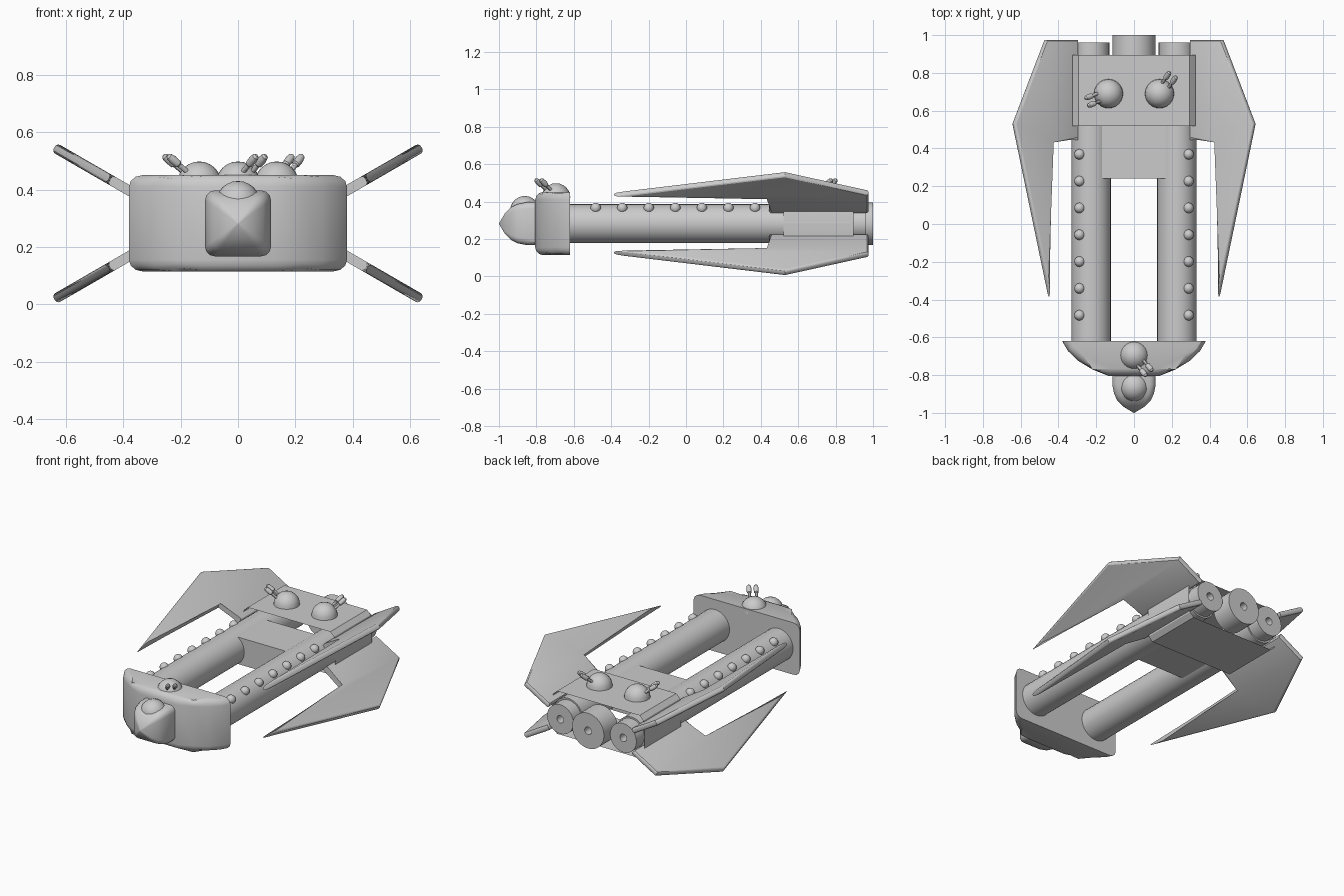
import bpy, bmesh
from math import pi, sin, cos, tan, radians
from mathutils import Matrix, Vector

if "Cube" in bpy.data.objects:
    bpy.data.objects.remove(bpy.data.objects["Cube"])

CZ = 0.282  # height of the ship's horizontal mid-plane


def finish(name, bm, normals=True, angle=30):
    if normals:
        bmesh.ops.recalc_face_normals(bm, faces=bm.faces[:])
    me = bpy.data.meshes.new(name)
    bm.to_mesh(me)
    bm.free()
    me.shade_smooth()
    me.set_sharp_from_angle(angle=radians(angle))
    ob = bpy.data.objects.new(name, me)
    bpy.context.collection.objects.link(ob)
    return ob


def loft(bm, rings, cap=True):
    """Skin a list of closed rings of points."""
    vs = [[bm.verts.new(p) for p in r] for r in rings]
    n = len(vs[0])
    for a, b in zip(vs, vs[1:]):
        for i in range(n):
            j = (i + 1) % n
            bm.faces.new((a[i], a[j], b[j], b[i]))
    if cap:
        bm.faces.new(vs[0])
        bm.faces.new(vs[-1])


def lathe(name, profile, mat, segs=32):
    """Turn (radius, y) points around the y axis."""
    bm = bmesh.new()
    loft(bm, [[(r * cos(2 * pi * i / segs), y, r * sin(2 * pi * i / segs))
               for i in range(segs)] for r, y in profile])
    bm.transform(mat)
    return finish(name, bm)


def dome(name, loc, r, segs=24, half=True):
    bm = bmesh.new()
    bmesh.ops.create_uvsphere(bm, u_segments=segs, v_segments=segs // 2, radius=r)
    if half:
        bmesh.ops.delete(bm, geom=[v for v in bm.verts if v.co.z < -1e-4], context='VERTS')
    bmesh.ops.translate(bm, verts=bm.verts[:], vec=loc)
    return finish(name, bm, normals=False, angle=60)


def prism(bm, low, high, width, segs, skip=lambda e: False):
    """Closed prism between two outlines, cap edges rounded."""
    loft(bm, [low, high])
    n = len(low)
    bm.verts.index_update()
    edges = [e for e in bm.edges
             if (e.verts[0].index < n) == (e.verts[1].index < n) and not skip(e)]
    bmesh.ops.bevel(bm, geom=edges, offset=width, segments=segs, profile=0.5,
                    affect='EDGES', clamp_overlap=True)


# Front hull: curved outline, rounded top and bottom rims, flat back
half = [(0.38, -0.62), (0.35, -0.672), (0.295, -0.725), (0.22, -0.77), (0.13, -0.806)]
outline = half + [(-x, y) for x, y in reversed(half)]
bm = bmesh.new()
prism(bm, [(x, y, 0.115) for x, y in outline], [(x, y, 0.45) for x, y in outline],
      0.04, 3, skip=lambda e: all(v.co.y > -0.621 for v in e.verts))
finish("front_hull", bm)


# Nose cockpit: rounded squares narrowing to a point
def rounded_square(h, y):
    pts, r = [], h * 0.3
    for k in range(4):
        for a in (0, 30, 60, 90):
            t = radians(a + 90 * k)
            sx = 1 if k in (0, 3) else -1
            sz = 1 if k in (0, 1) else -1
            pts.append((sx * (h - r) + r * cos(t), y, CZ + sz * (h - r) + r * sin(t)))
    return pts


bm = bmesh.new()
loft(bm, [rounded_square(h, y) for h, y in
          [(0.115, -0.78), (0.115, -0.85), (0.105, -0.9), (0.088, -0.935),
           (0.055, -0.968), (0.001, -1.0)]])
finish("nose_cockpit", bm)
dome("cockpit_canopy", (0, -0.862, 0.352), 0.078, half=False)

# Side tubes with rows of studs
for side, s in (("left", -1), ("right", 1)):
    lathe(side + "_tube", [(0.104, -0.63), (0.104, 0.88)],
          Matrix.Translation((s * 0.227, 0, CZ)))
    for i in range(7):
        dome(f"{side}_stud_{i + 1}", (s * 0.288, -0.483 + 0.142 * i, 0.365), 0.028, 16, False)

# Slab joining the tubes
bm = bmesh.new()
sx, z0, z1 = 0.175, CZ - 0.087, CZ + 0.087
loft(bm, [[(-sx, y, z0), (sx, y, z0), (sx, y, z1), (-sx, y, z1)] for y in (0.24, 0.53)])
finish("centre_slab", bm)

# Rear housing: open-ended shell around the tubes
quarter = [(0.33, 0.08), (0.322, 0.112), (0.295, 0.138)]
ring = quarter + [(-x, z) for x, z in reversed(quarter)]
ring += [(-x, -z) for x, z in quarter] + [(x, -z) for x, z in reversed(quarter)]
bm = bmesh.new()
loft(bm, [[(x, y, CZ + z) for x, z in ring] for y in (0.52, 0.895)], cap=False)
finish("rear_housing", bm)

# Three engines with a small nozzle hole
for name, x, r, y in (("left", -0.225, 0.094, 0.962), ("centre", 0, 0.114, 1.0),
                      ("right", 0.225, 0.094, 0.962)):
    lathe(name + "_engine", [(r, 0.86), (r, y), (0.024, y), (0.024, y - 0.06)],
          Matrix.Translation((x, 0, CZ)))

# Four swept wings, tilted 30 degrees up and down
plan = [(0.30, 0.975), (0.47, 0.975), (0.64, 0.53), (0.45, -0.385), (0.445, 0.445), (0.30, 0.445)]
normal = Vector((-0.5, 0, 0.866)) * 0.0175
for side, s in (("left", -1), ("right", 1)):
    for level, t in (("upper", 1), ("lower", -1)):
        mid = [Vector((x, y, 0.08 + (x - 0.32) * tan(pi / 6))) for x, y in plan]
        bm = bmesh.new()
        prism(bm, [p - normal for p in mid], [p + normal for p in mid], 0.013, 3)
        bm.transform(Matrix.Translation((0, 0, CZ)) @ Matrix.Diagonal((s, 1, t, 1)))
        finish(f"{side}_{level}_wing", bm)

# Turrets: dome with twin raised barrels
barrel = [(0.009, 0.05), (0.009, 0.105), (0.014, 0.11), (0.015, 0.135),
          (0.012, 0.153), (0.005, 0.16)]
for name, x, y, az in (("front", 0, -0.695, -50), ("rear_left", -0.135, 0.69, 201),
                       ("rear_right", 0.135, 0.69, 55)):
    base = Vector((x, y, 0.421))
    dome(name + "_turret", base, 0.077)
    aim = (Matrix.Translation(base) @ Matrix.Rotation(radians(az - 90), 4, 'Z')
           @ Matrix.Rotation(radians(38), 4, 'X'))
    for k, off in enumerate((-0.021, 0.021)):
        lathe(f"{name}_gun_{k + 1}", barrel, aim @ Matrix.Translation((off, 0, 0)), 12)
